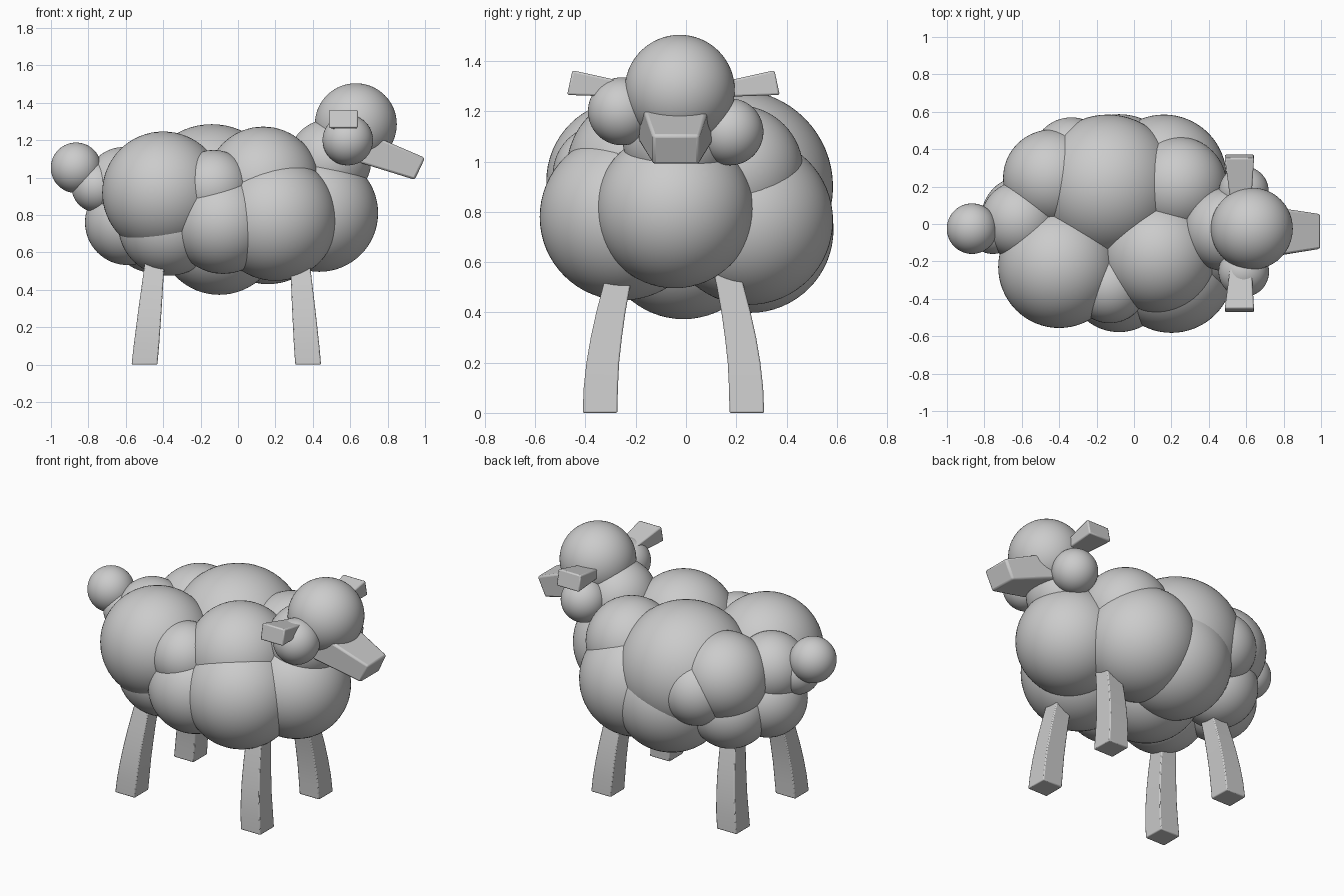
import bpy, bmesh, math

if "Cube" in bpy.data.objects:
    bpy.data.objects.remove(bpy.data.objects["Cube"])

MID = -0.05  # symmetry line of legs and ears


def ball(name, x, y, z, r):
    bpy.ops.mesh.primitive_uv_sphere_add(segments=64, ring_count=32, radius=r, location=(x, y, z))
    ob = bpy.context.object
    ob.name = name
    bpy.ops.object.shade_smooth()
    return ob


def loft(name, rings, bevel=0.008, smooth_angle=40):
    """Skin a chain of four-cornered cross-sections and soften its edges."""
    bm = bmesh.new()
    vs = [[bm.verts.new(p) for p in ring] for ring in rings]
    for a, b in zip(vs, vs[1:]):
        for i in range(4):
            j = (i + 1) % 4
            bm.faces.new((a[i], a[j], b[j], b[i]))
    bm.faces.new(vs[0][::-1])
    bm.faces.new(vs[-1])
    bmesh.ops.recalc_face_normals(bm, faces=bm.faces)
    me = bpy.data.meshes.new(name)
    bm.to_mesh(me)
    bm.free()
    ob = bpy.data.objects.new(name, me)
    bpy.context.collection.objects.link(ob)
    m = ob.modifiers.new("soft_edges", 'BEVEL')
    m.width, m.segments, m.angle_limit = bevel, 2, math.radians(30)
    bpy.ops.object.select_all(action='DESELECT')
    ob.select_set(True)
    bpy.context.view_layer.objects.active = ob
    bpy.ops.object.shade_smooth_by_angle(angle=math.radians(smooth_angle))
    return ob


# Woolly body: overlapping balls (x, y, z, radius)
wool = {
    "wool_chest": (0.435, -0.045, 0.81, 0.314),
    "wool_belly": (-0.10, -0.01, 0.70, 0.327),
    "wool_top_front": (0.135, -0.17, 0.967, 0.305),
    "wool_top_back": (-0.14, 0.20, 0.90, 0.385),
    "wool_near_rump": (-0.40, -0.23, 0.92, 0.326),
    "wool_near_shoulder": (0.20, -0.25, 0.78, 0.332),
    "wool_near_side_small": (-0.13, -0.33, 0.947, 0.20),
    "wool_near_side_low": (-0.08, -0.305, 0.758, 0.273),
    "wool_near_rump_low": (-0.37, -0.20, 0.745, 0.27),
    "wool_far_shoulder_top": (0.235, 0.205, 0.962, 0.262),
    "wool_far_shoulder": (0.16, 0.25, 0.765, 0.335),
    "wool_far_side_low": (-0.08, 0.255, 0.73, 0.332),
    "wool_far_side_small": (-0.335, 0.36, 0.872, 0.21),
    "wool_far_rump": (-0.44, 0.245, 0.94, 0.26),
    "wool_far_rump_low": (-0.45, 0.20, 0.725, 0.235),
    "wool_back_top": (-0.61, 0.02, 0.955, 0.208),
    "wool_back_low": (-0.59, 0.03, 0.76, 0.228),
}
for name, b in wool.items():
    ball(name, *b)

# Tail, neck, head and cheeks
ball("tail_base", -0.755, -0.025, 0.95, 0.135)
ball("tail", -0.866, -0.025, 1.052, 0.135)
ball("neck", 0.49, -0.03, 1.09, 0.222)
ball("head", 0.63, -0.025, 1.285, 0.219)
ball("near_cheek", 0.587, -0.255, 1.20, 0.135)
ball("far_cheek", 0.587, 0.175, 1.118, 0.133)

# Muzzle: tapered block sloping down and forward
def muzzle_ring(xt, zt, xb, zb, wt, wb, y=-0.04):
    return [(xt, y - wt, zt), (xt, y + wt, zt), (xb, y + wb, zb), (xb, y - wb, zb)]

loft("muzzle", [muzzle_ring(0.68, 1.243, 0.65, 1.08, 0.14, 0.15),
                muzzle_ring(1.0, 1.105, 0.945, 0.988, 0.093, 0.092)], 0.012)

# Ears: blocks that widen outwards
for side, s in (("near", -1), ("far", 1)):
    def ear_ring(dt, db, x0, x1, z0, z1):
        yt, yb = MID + s * dt, MID + s * db
        return [(x0, yb, z0), (x1, yb, z0), (x1, yt, z1), (x0, yt, z1)]
    loft(side + "_ear", [ear_ring(0.14, 0.14, 0.52, 0.625, 1.255, 1.305),
                         ear_ring(0.402, 0.423, 0.485, 0.642, 1.265, 1.363)])

# Legs: bowed, slightly tapering upwards (z, outward offset, half size)
bow = [(0, 0.292, 0.069), (0.1, 0.289, 0.068), (0.2, 0.281, 0.065),
       (0.3, 0.267, 0.062), (0.4, 0.249, 0.058), (0.5, 0.227, 0.054), (0.62, 0.197, 0.05)]
for end, x_foot, x_lean in (("front", 0.375, -0.08), ("back", -0.50, 0.10)):
    for side, s in (("near", -1), ("far", 1)):
        rings = []
        for z, off, h in bow:
            x, y = x_foot + x_lean * z, MID + s * off
            rings.append([(x - h, y - h, z), (x + h, y - h, z), (x + h, y + h, z), (x - h, y + h, z)])
        loft(f"{end}_{side}_leg", rings, 0.006)
